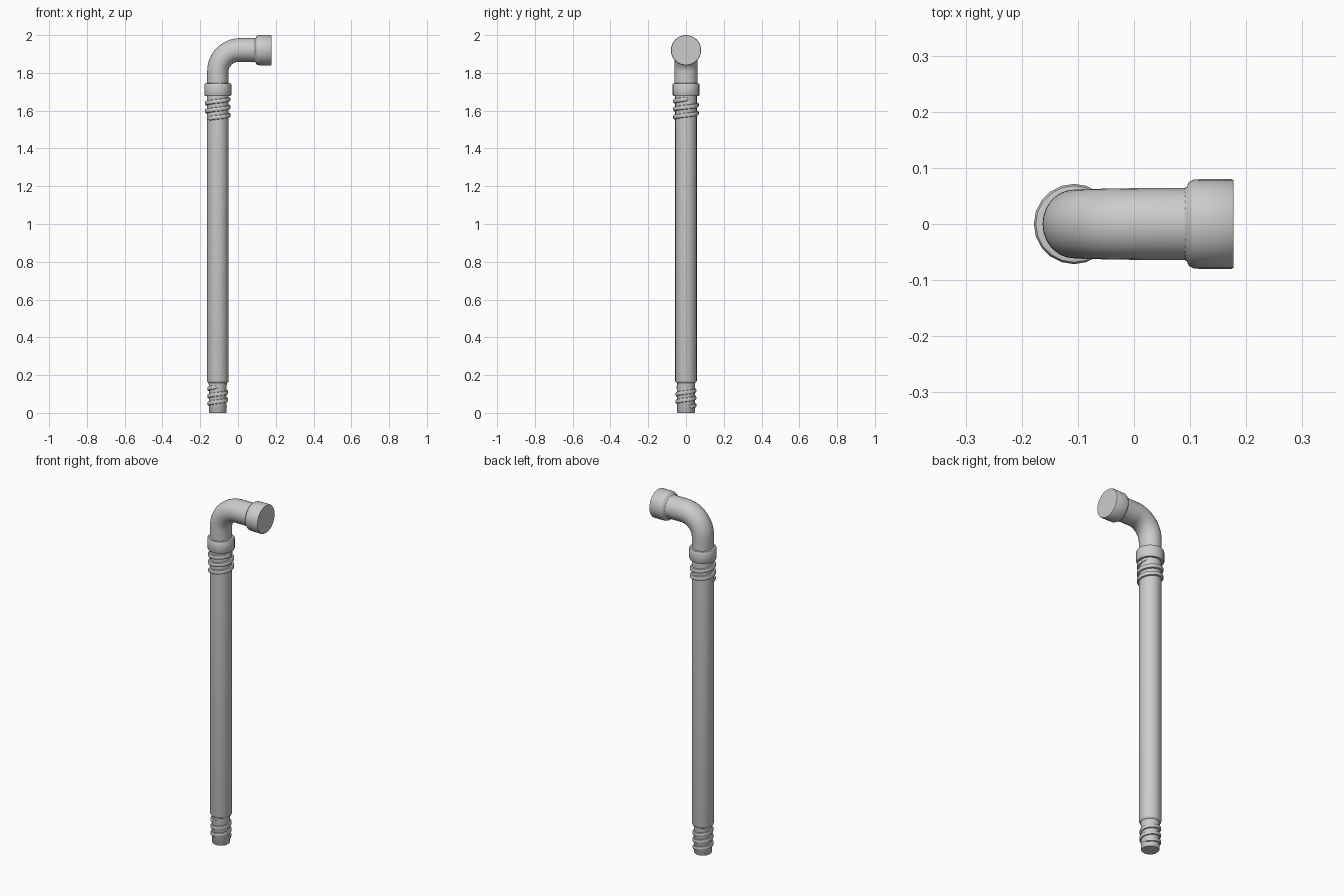
import bpy, bmesh, math
from mathutils import Vector

if "Cube" in bpy.data.objects:
    bpy.data.objects.remove(bpy.data.objects["Cube"])

CX = -0.107      # axis of the upright pipe
TOP = 1.921      # axis height of the spout


def skin(name, rings, closed_caps=True, angle=40):
    """Bridge a list of equal-length point rings into a tube."""
    bm = bmesh.new()
    loops = [[bm.verts.new(p) for p in r] for r in rings]
    n = len(loops[0])
    for a, b in zip(loops, loops[1:]):
        for i in range(n):
            j = (i + 1) % n
            bm.faces.new((a[i], a[j], b[j], b[i]))
    if closed_caps:
        bm.faces.new(loops[0][::-1])
        bm.faces.new(loops[-1])
    bmesh.ops.recalc_face_normals(bm, faces=bm.faces)
    mesh = bpy.data.meshes.new(name)
    bm.to_mesh(mesh)
    bm.free()
    ob = bpy.data.objects.new(name, mesh)
    bpy.context.collection.objects.link(ob)
    bpy.ops.object.select_all(action='DESELECT')
    ob.select_set(True)
    bpy.context.view_layer.objects.active = ob
    bpy.ops.object.shade_smooth_by_angle(angle=math.radians(angle))
    return ob


def ring(center, u, v, ru, rv, n):
    return [center + u * ru * math.cos(2 * math.pi * i / n)
            + v * rv * math.sin(2 * math.pi * i / n) for i in range(n)]


X, Y, Z = Vector((1, 0, 0)), Vector((0, 1, 0)), Vector((0, 0, 1))


def upright(name, profile, n=20):
    return skin(name, [ring(Vector((CX, 0, z)), X, Y, r, r, n) for r, z in profile])


def thread(name, core, height, half, z0, z1, turns, start=0.0):
    """Rounded spiral ridge that fades into the pipe at both ends."""
    steps = int(turns * 24)
    rings = []
    for s in range(steps + 1):
        t = s / steps
        a = start + t * turns * 2 * math.pi
        fade = max(0.05, min(1, s / 3, (steps - s) / 3))
        out = Vector((math.cos(a), math.sin(a), 0))
        c = Vector((CX, 0, z0 + (z1 - z0) * t))
        section = [(-0.004, -half), (height * 0.75, -half * 0.8), (height, -half * 0.35),
                   (height, half * 0.35), (height * 0.75, half * 0.8), (-0.004, half)]
        rings.append([c + out * (core + (h * fade if h > 0 else h)) + Z * (w * fade)
                      for h, w in section])
    return skin(name, rings)


# Upright pipe with narrow necks at both ends
upright("main_pipe", [(0.044, 0), (0.047, 0.004), (0.047, 0.145), (0.049, 0.158),
                      (0.055, 0.163), (0.057, 0.17), (0.057, 1.70)], 24)

# Screw threads
thread("lower_thread", 0.047, 0.008, 0.012, 0.03, 0.14, 2.8)
thread("upper_thread", 0.057, 0.011, 0.013, 1.555, 1.665, 2.6, math.pi)

# Collar nut below the elbow
upright("collar", [(0.056, 1.677), (0.068, 1.678), (0.0715, 1.684), (0.0715, 1.738),
                   (0.068, 1.744), (0.055, 1.746)], 20)

# Elbow: swept from the collar round to the spout
R0 = 0.115
rings = [ring(Vector((CX, 0, 1.72)), X, Y, 0.056, 0.06, 28)]
for k in range(13):
    a = k / 12 * math.pi / 2
    c = Vector((CX + R0 * (1 - math.cos(a)), 0, TOP - R0 + R0 * math.sin(a)))
    u = Vector((math.cos(a), 0, -math.sin(a)))
    rings.append(ring(c, u, Y, 0.056 + 0.007 * k / 12, 0.061 + 0.003 * k / 12, 28))
rings.append(ring(Vector((0.11, 0, TOP)), -Z, Y, 0.063, 0.064, 28))
skin("elbow", rings)

# Socket at the spout end
profile = [(0.063, 0.088), (0.066, 0.094), (0.075, 0.098), (0.079, 0.106),
           (0.08, 0.118), (0.08, 0.174), (0.078, 0.177)]
skin("spout_socket", [ring(Vector((x, 0, TOP - 0.001)), -Z, Y, r, r, 32) for r, x in profile])
